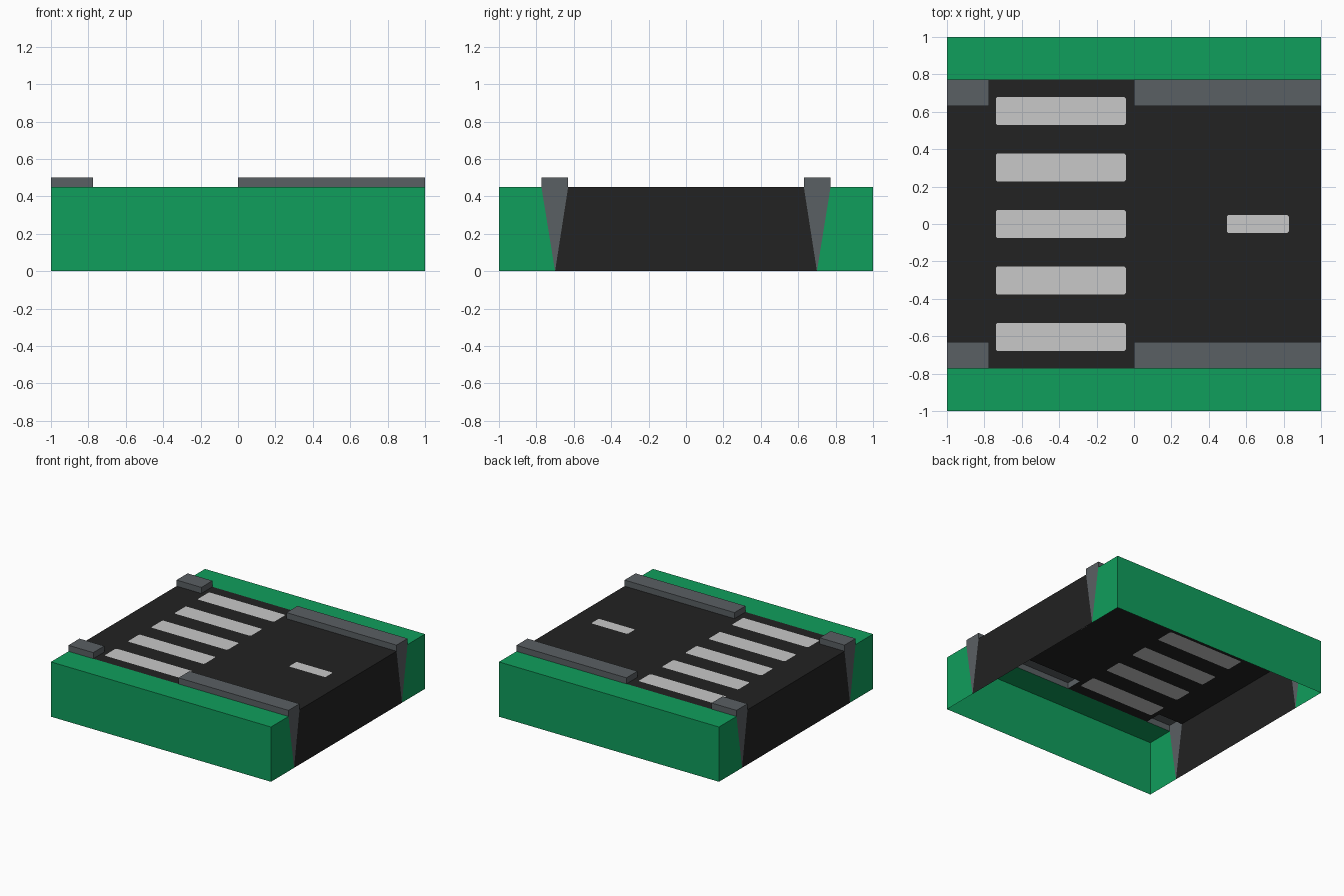
import bpy, bmesh
from mathutils import Vector

if "Cube" in bpy.data.objects:
    bpy.data.objects.remove(bpy.data.objects["Cube"])

H, TOP = 0.45, 0.50                 # road level, kerb top
FOOT, INN, OUT = 0.70, 0.63, 0.773  # kerb foot tip, inner and outer kerb edges
GAP0, GAP1 = -0.774, 0.0            # kerb opening at the crossing


def material(name, rgb):
    m = bpy.data.materials.new(name)
    m.diffuse_color = (*rgb, 1)
    m.use_nodes = True
    m.node_tree.nodes["Principled BSDF"].inputs["Base Color"].default_value = m.diffuse_color
    return m


GREEN = material("grass green", (0.005, 0.342, 0.107))
GREY = material("kerb grey", (0.102, 0.115, 0.125))
BLACK = material("asphalt black", (0.016, 0.016, 0.016))
WHITE = material("marking white", (0.578, 0.578, 0.578))


def face(bm, pts, out):
    """Flat face whose normal points along out."""
    f = bm.faces.new([bm.verts.new(p) for p in pts])
    f.normal_update()
    if f.normal.dot(Vector(out)) < 0:
        f.normal_flip()
    return f


def end_face(bm, x, profile):
    face(bm, [(x, y, z) for y, z in profile], (x, 0, 0))


def finish(bm, name, mats, mirror=False):
    bmesh.ops.remove_doubles(bm, verts=bm.verts[:], dist=1e-5)
    me = bpy.data.meshes.new(name)
    bm.to_mesh(me)
    bm.free()
    ob = bpy.data.objects.new(name, me)
    bpy.context.collection.objects.link(ob)
    for m in mats:
        me.materials.append(m)
    if mirror:
        md = ob.modifiers.new("mirror", 'MIRROR')
        md.use_axis = (False, True, False)
        md.use_mirror_merge = False


# Grass verges: open-bottomed shell, mirrored across the road
bm = bmesh.new()
face(bm, [(-1, 1, 0), (1, 1, 0), (1, 1, H), (-1, 1, H)], (0, 1, 0))
face(bm, [(-1, OUT, H), (1, OUT, H), (1, 1, H), (-1, 1, H)], (0, 0, 1))
for x in (-1, 1):
    end_face(bm, x, [(FOOT, 0), (1, 0), (1, H), (OUT, H)])
finish(bm, "grass_verge", [GREEN], True)

# Kerbs: raised strips with wedge-shaped outer ends and square inner ends
bm = bmesh.new()
for xe, xi in ((-1, GAP0), (1, GAP1)):
    face(bm, [(xe, INN, TOP), (xi, INN, TOP), (xi, OUT, TOP), (xe, OUT, TOP)], (0, 0, 1))
    for y, d in ((INN, -1), (OUT, 1)):
        face(bm, [(xe, y, H), (xi, y, H), (xi, y, TOP), (xe, y, TOP)], (0, d, 0))
    face(bm, [(xi, INN, H), (xi, OUT, H), (xi, OUT, TOP), (xi, INN, TOP)], (-xe, 0, 0))
    end_face(bm, xe, [(FOOT, 0), (OUT, H), (OUT, TOP), (INN, TOP), (INN, H)])
finish(bm, "kerb", [GREY], True)

# Road: surface cut into cells, with markings coloured by position
marks = [(-0.739, -0.044, 0.302 * i - 0.076, 0.302 * i + 0.076) for i in range(-2, 3)]
marks.append((0.497, 0.828, -0.049, 0.049))
xs = sorted({-1, 1, GAP0, GAP1} | {x for m in marks for x in m[:2]})
ys = sorted({-OUT, OUT, -INN, INN} | {y for m in marks for y in m[2:]})
bm = bmesh.new()
for x0, x1 in zip(xs, xs[1:]):
    for y0, y1 in zip(ys, ys[1:]):
        cx, cy = (x0 + x1) / 2, (y0 + y1) / 2
        if abs(cy) > INN and not GAP0 < cx < GAP1:
            continue
        f = face(bm, [(x0, y0, H), (x1, y0, H), (x1, y1, H), (x0, y1, H)], (0, 0, 1))
        f.material_index = int(any(a < cx < b and c < cy < d for a, b, c, d in marks))
bmesh.ops.remove_doubles(bm, verts=bm.verts[:], dist=1e-5)
# Clip the marking corners slightly
corners = [v for v in bm.verts if any(
    min(abs(v.co.x - a), abs(v.co.x - b)) < 1e-4 and
    min(abs(v.co.y - c), abs(v.co.y - d)) < 1e-4 for a, b, c, d in marks)]
bmesh.ops.bevel(bm, geom=corners, offset=0.009, segments=1,
                affect='VERTICES', profile=0.5, material=0)
# Road end walls
for x in (-1, 1):
    end_face(bm, x, [(-FOOT, 0), (FOOT, 0), (INN, H), (-INN, H)])
finish(bm, "road", [BLACK, WHITE])
